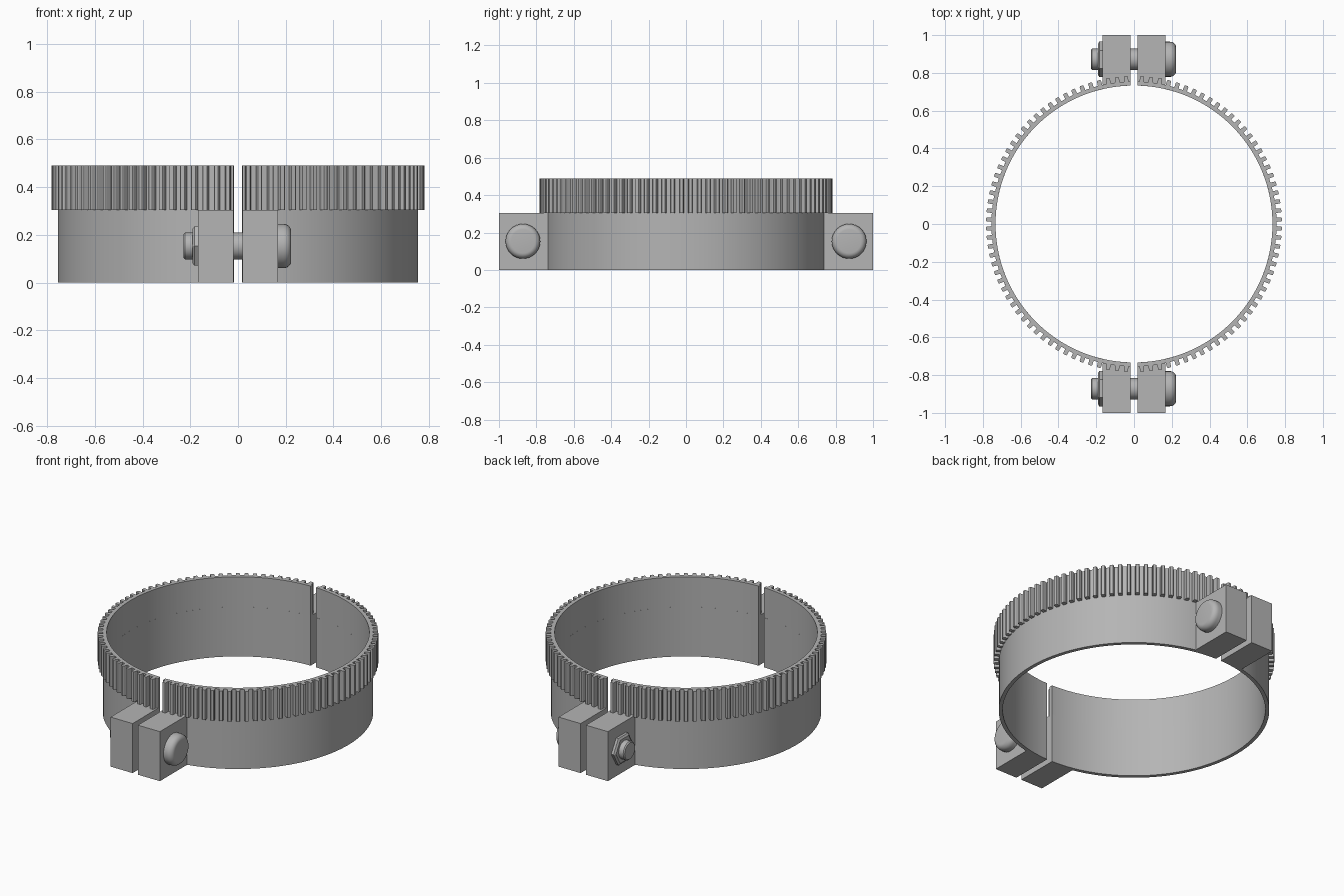
import bpy, bmesh, math
from mathutils import Matrix

cube = bpy.data.objects.get("Cube")
if cube:
    bpy.data.objects.remove(cube)

GAP = 0.018          # half the split between the two halves
INNER, BAND, TIP = 0.733, 0.755, 0.783
STEP, TOP = 0.305, 0.49
TEETH = 50           # per half
BOLT_Y, BOLT_Z = 0.872, 0.153

steel = bpy.data.materials.new("grey metal")
steel.use_nodes = True
grey = (0.46, 0.46, 0.46, 1)
steel.diffuse_color = grey
steel.node_tree.nodes["Principled BSDF"].inputs["Base Color"].default_value = grey


def finish(name, bm, angle=30):
    bmesh.ops.recalc_face_normals(bm, faces=bm.faces)
    mesh = bpy.data.meshes.new(name)
    bm.to_mesh(mesh)
    bm.free()
    mesh.materials.append(steel)
    obj = bpy.data.objects.new(name, mesh)
    bpy.context.collection.objects.link(obj)
    bpy.ops.object.select_all(action="DESELECT")
    obj.select_set(True)
    bpy.context.view_layer.objects.active = obj
    bpy.ops.object.shade_smooth_by_angle(angle=math.radians(angle))
    return obj


def half_ring(name, side, outline, z0, z1):
    """Sweep a wall along half a circle; outline holds (fraction, outer radius)."""
    bm = bmesh.new()
    start = math.asin(GAP / BAND)
    rows = []
    for t, radius in outline:
        a = start + t * (math.pi - 2 * start)
        s, c = side * math.sin(a), -math.cos(a)
        rows.append([bm.verts.new((r * s, r * c, z)) for r, z in
                     ((INNER, z0), (radius, z0), (radius, z1), (INNER, z1))])
    for p, q in zip(rows, rows[1:]):
        for i in range(4):
            j = (i + 1) % 4
            bm.faces.new((p[i], p[j], q[j], q[i]))
    bm.faces.new(rows[0])
    bm.faces.new(rows[-1])
    return finish(name, bm)


def lathe(name, profile, sides, y):
    """Turn (x, radius) points around the bolt axis."""
    bm = bmesh.new()
    rings = []
    for x, r in profile:
        rings.append([bm.verts.new((x, y + r * math.cos(math.tau * k / sides),
                                    BOLT_Z + r * math.sin(math.tau * k / sides)))
                      for k in range(sides)])
    for p, q in zip(rings, rings[1:]):
        for k in range(sides):
            m = (k + 1) % sides
            bm.faces.new((p[k], p[m], q[m], q[k]))
    bm.faces.new(rings[0])
    bm.faces.new(rings[-1])
    return finish(name, bm)


def block(name, side, end):
    bm = bmesh.new()
    width, y0, y1 = 0.15, 0.738, 1.0
    place = (Matrix.Translation((side * (GAP + width / 2), end * (y0 + y1) / 2, STEP / 2))
             @ Matrix.Diagonal((width, y1 - y0, STEP, 1)))
    bmesh.ops.create_cube(bm, size=1, matrix=place)
    return finish(name, bm)


# Outlines: plain band, and teeth with slightly eased tips
plain = [(i / 64, BAND) for i in range(65)]
tooth = [(0.25, BAND), (0.27, TIP - 0.004), (0.33, TIP),
         (0.67, TIP), (0.73, TIP - 0.004), (0.75, BAND)]
toothed = [(0, BAND)]
for n in range(TEETH):
    toothed += [((n + f) / TEETH, r) for f, r in tooth]
toothed.append((1, BAND))

for side, label in ((1, "left"), (-1, "right")):
    half_ring(label + "_band", side, plain, 0, STEP)
    half_ring(label + "_toothed_rim", side, toothed, STEP, TOP)

# Clamp lugs with bolt, rounded head and hex nut at both splits
for end, label in ((-1, "front"), (1, "back")):
    block(label + "_left_lug", 1, end)
    block(label + "_right_lug", -1, end)
    y = end * BOLT_Y
    lathe(label + "_bolt_shank", [(-0.228, 0.05), (-0.222, 0.056), (0.17, 0.056)], 32, y)
    head = [(0.166, 0.093), (0.19, 0.093)]
    for k in range(1, 7):
        a = k * math.pi / 12
        head.append((0.19 + 0.033 * math.sin(a), 0.063 + 0.03 * math.cos(a)))
    lathe(label + "_bolt_head", head, 32, y)
    lathe(label + "_hex_nut", [(-0.166, 0.095), (-0.183, 0.095), (-0.191, 0.082)], 6, y)
